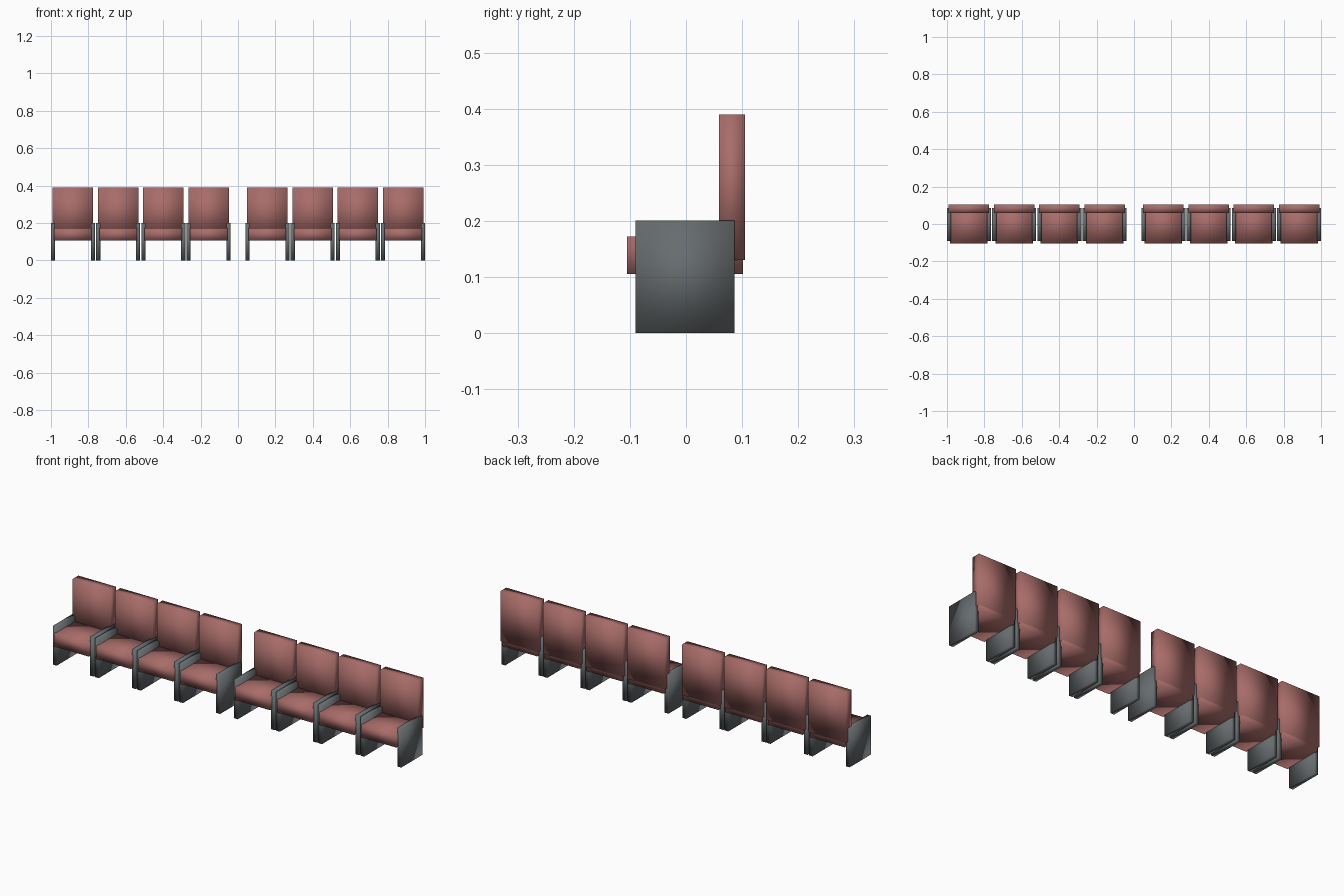
import bpy

cube = bpy.data.objects.get("Cube")
if cube:
    bpy.data.objects.remove(cube, do_unlink=True)


def material(name, colour):
    mat = bpy.data.materials.new(name)
    mat.use_nodes = True
    mat.diffuse_color = colour
    mat.node_tree.nodes["Principled BSDF"].inputs["Base Color"].default_value = colour
    return mat


red = material("dusty red upholstery", (0.39, 0.15, 0.14, 1))
grey = material("slate grey frame", (0.135, 0.15, 0.157, 1))


def box(name, x, y, z, mat):
    """Smooth-shaded box from (min, max) ranges."""
    bpy.ops.mesh.primitive_cube_add(size=1, location=[sum(r) / 2 for r in (x, y, z)])
    obj = bpy.context.object
    obj.name = name
    obj.scale = [r[1] - r[0] for r in (x, y, z)]
    bpy.ops.object.transform_apply(location=False, rotation=False, scale=True)
    bpy.ops.object.shade_smooth()
    obj.data.materials.append(mat)


HALF = 0.1175    # half width of one chair
PANEL = 0.022    # side panel thickness
PITCH = 0.2417   # spacing of chairs in a block


def chair(cx, label):
    # Upholstery
    box(f"seat_{label}", (cx - 0.1, cx + 0.1), (-0.105, 0.102), (0.105, 0.172), red)
    box(f"backrest_{label}", (cx - 0.108, cx + 0.108), (0.059, 0.105), (0.13, 0.39), red)
    # Side panels that serve as legs and armrests
    for side, name in ((-1, "right"), (1, "left")):
        edges = sorted((cx + side * HALF, cx + side * (HALF - PANEL)))
        box(f"{name}_side_panel_{label}", edges, (-0.09, 0.086), (0, 0.201), grey)


# Two blocks of four chairs with an aisle between them
for side, block in ((-1, "right"), (1, "left")):
    for i in range(4):
        chair(side * (1 - HALF - i * PITCH), f"{block}_{i + 1}")
